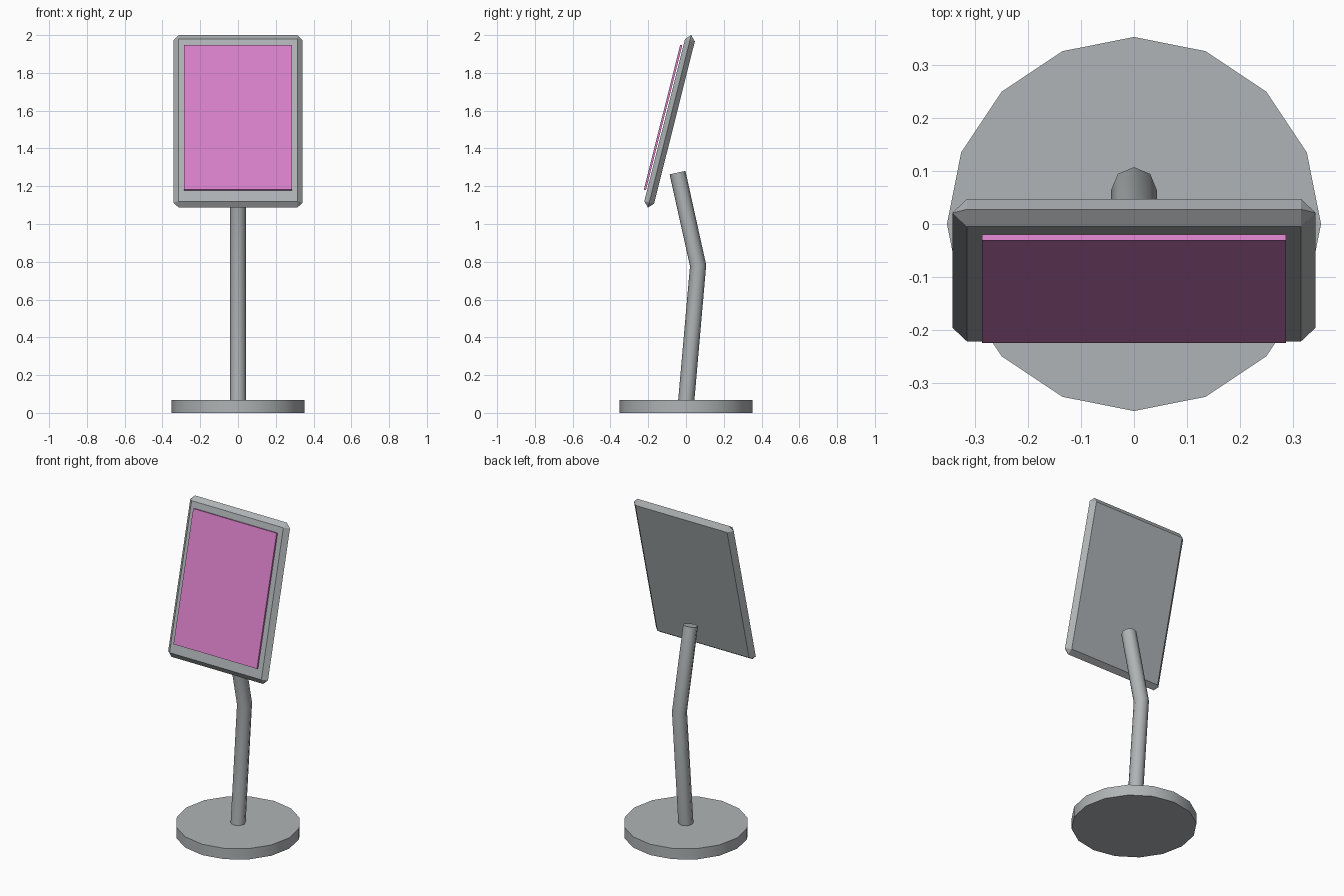
import bpy
import bmesh
from math import cos, sin, pi, radians
from mathutils import Vector, Matrix

cube = bpy.data.objects.get("Cube")
if cube:
    bpy.data.objects.remove(cube, do_unlink=True)


def material(name, color):
    mat = bpy.data.materials.new(name)
    mat.use_nodes = True
    mat.diffuse_color = color
    mat.node_tree.nodes["Principled BSDF"].inputs["Base Color"].default_value = color
    return mat


grey = material("grey metal", (0.43, 0.455, 0.465, 1))
pink = material("pink display", (0.70, 0.22, 0.59, 1))


def add_object(name, bm, mat, smooth=False):
    bmesh.ops.recalc_face_normals(bm, faces=bm.faces)
    mesh = bpy.data.meshes.new(name)
    bm.to_mesh(mesh)
    bm.free()
    mesh.materials.append(mat)
    obj = bpy.data.objects.new(name, mesh)
    bpy.context.collection.objects.link(obj)
    if smooth:
        bpy.ops.object.select_all(action='DESELECT')
        obj.select_set(True)
        bpy.context.view_layer.objects.active = obj
        bpy.ops.object.shade_smooth_by_angle(angle=radians(60))
    return obj


def tube(name, rings, radius, sides, mat):
    """Capped tube through (centre, axis) rings."""
    bm = bmesh.new()
    loops = []
    for centre, axis in rings:
        side = Vector((1, 0, 0))
        depth = Vector(axis).normalized().cross(side)
        loops.append([bm.verts.new(Vector(centre) + radius * (
            side * cos(2 * pi * i / sides) + depth * sin(2 * pi * i / sides)))
            for i in range(sides)])
    for low, high in zip(loops, loops[1:]):
        for i in range(sides):
            j = (i + 1) % sides
            bm.faces.new((low[i], low[j], high[j], high[i]))
    bm.faces.new(loops[0])
    bm.faces.new(loops[-1])
    return add_object(name, bm, mat, smooth=True)


# Round base and bent pole
up = (0, 0, 1)
tube("base", [((0, 0, 0), up), ((0, 0, 0.067), up)], 0.352, 16, grey)
tube("pole", [((0, 0, 0.05), up),
              ((0, 0.064, 0.78), (0, -0.067, 1)),
              ((0, -0.045, 1.272), (0, -0.213, 0.977))], 0.043, 8, grey)

# Tilted panel with chamfered rim
tilt = Matrix.Translation((0, -0.087, 1.5435)) @ Matrix.Rotation(radians(-14.1), 4, 'X')
w, h, t, d = 0.342, 0.4706, 0.0267, 0.0275
bm = bmesh.new()
for sx in (-1, 1):
    for sz in (-1, 1):
        for p in ((w - d, -t, h - d), (w - d, t, h - d), (w, 0, h - d), (w - d, 0, h)):
            bm.verts.new((sx * p[0], p[1], sz * p[2]))
bmesh.ops.convex_hull(bm, input=bm.verts)
bmesh.ops.dissolve_limit(bm, angle_limit=radians(1), verts=bm.verts, edges=bm.edges)
add_object("panel", bm, grey).matrix_world = tilt

# Thin display plate just in front of the panel
bm = bmesh.new()
bmesh.ops.create_cube(bm, size=1)
bmesh.ops.scale(bm, vec=(0.572, 0.0115, 0.791), verts=bm.verts)
bmesh.ops.translate(bm, vec=(0, -t - 0.0117, 0.011), verts=bm.verts)
add_object("display", bm, pink).matrix_world = tilt
